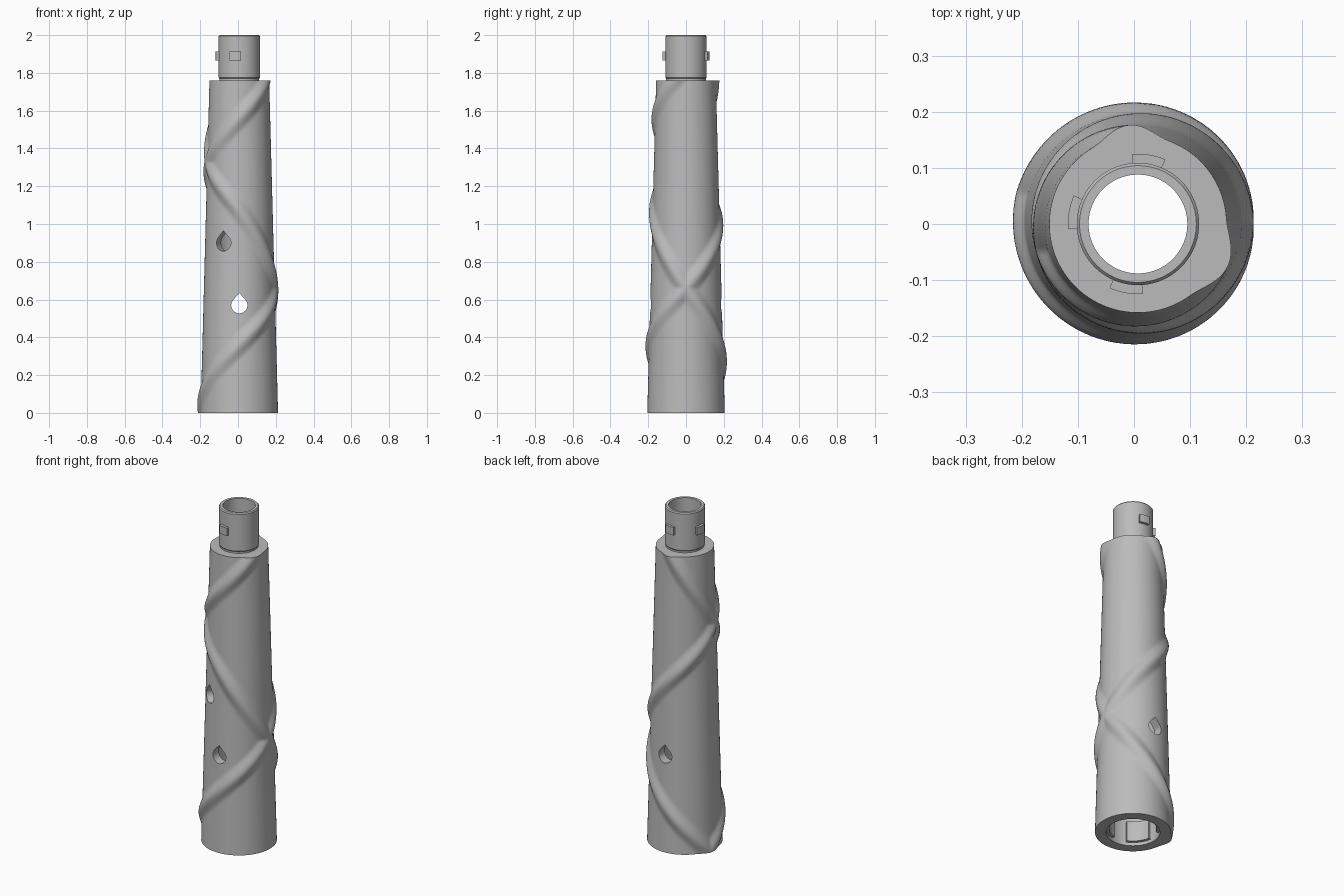
import bpy, bmesh, math
from mathutils import Vector, Matrix

if "Cube" in bpy.data.objects:
    bpy.data.objects.remove(bpy.data.objects["Cube"])

AXIS = 0.007        # the tube axis sits slightly off centre
TOP = 1.76          # shoulder height
SEG, STEPS = 160, 170

grey = bpy.data.materials.new("plain_grey")
grey.use_nodes = True
grey.diffuse_color = (0.5, 0.5, 0.5, 1)
grey.node_tree.nodes["Principled BSDF"].inputs["Base Color"].default_value = (0.5, 0.5, 0.5, 1)


def finish(name, bm):
    bmesh.ops.recalc_face_normals(bm, faces=bm.faces)
    mesh = bpy.data.meshes.new(name)
    bm.to_mesh(mesh)
    bm.free()
    mesh.materials.append(grey)
    ob = bpy.data.objects.new(name, mesh)
    bpy.context.collection.objects.link(ob)
    return ob


def select(ob):
    bpy.ops.object.select_all(action="DESELECT")
    ob.select_set(True)
    bpy.context.view_layer.objects.active = ob


def smooth(ob):
    select(ob)
    bpy.ops.object.shade_smooth_by_angle(angle=math.radians(32))


def point(angle, r, z):
    return Vector((AXIS + r * math.cos(angle), r * math.sin(angle), z))


# Two vines winding in opposite directions: (height, angle in degrees)
rising = [(-0.12, 130), (0.05, 180), (0.36, 270), (0.66, 360), (1.0, 450),
          (1.33, 555), (1.56, 630), (1.76, 695), (1.9, 740)]
falling = [(-0.12, 555), (0, 525), (0.28, 450), (0.66, 360), (1.07, 270),
           (1.33, 195), (1.76, 95), (1.9, 62)]


def vine_at(path, z):
    """Catmull-style cubic interpolation giving angle and slope."""
    def slope(i):
        a, b = path[max(i - 1, 0)], path[min(i + 1, len(path) - 1)]
        return (b[1] - a[1]) / (b[0] - a[0])
    for i in range(len(path) - 1):
        (z0, a0), (z1, a1) = path[i], path[i + 1]
        if z <= z1:
            break
    h = z1 - z0
    t = (z - z0) / h
    m0, m1 = slope(i) * h, slope(i + 1) * h
    c, d = 3 * (a1 - a0) - 2 * m0 - m1, 2 * (a0 - a1) + m0 + m1
    angle = a0 + m0 * t + c * t ** 2 + d * t ** 3
    return math.radians(angle), math.radians((m0 + 2 * c * t + 3 * d * t * t) / h)


def outer_radius(angle, z):
    r = 0.205 - 0.047 * z / TOP
    bump = 0
    for path in (rising, falling):
        centre, slope = vine_at(path, z)
        off = (angle - centre + math.pi) % math.tau - math.pi
        dist = abs(off) * r / math.hypot(1, slope * r)
        if dist < 0.06:
            bump = max(bump, 0.5 + 0.5 * math.cos(math.pi * dist / 0.06))
    return r + 0.019 * bump


# Body: outer skin, shoulder, collar and bore as one closed skin
bm = bmesh.new()
angles = [math.tau * i / SEG for i in range(SEG)]
rings = []
for k in range(STEPS + 1):
    z = TOP * k / STEPS
    rings.append([bm.verts.new(point(a, outer_radius(a, z), z)) for a in angles])
collar_and_bore = [(0.105, 1.76), (0.105, 1.77), (0.109, 1.775), (0.109, 1.994),
                   (0.104, 2.0), (0.088, 2.0), (0.088, 1.73), (0.12, 1.69), (0.145, 0)]
for r, z in collar_and_bore:
    rings.append([bm.verts.new(point(a, r, z)) for a in angles])
for lower, upper in zip(rings, rings[1:] + rings[:1]):
    for i in range(SEG):
        j = (i + 1) % SEG
        bm.faces.new((lower[i], lower[j], upper[j], upper[i]))
body = finish("handle_body", bm)


# Teardrop holes through the wall
def teardrop_cutter(angle, z, r=0.043):
    bm = bmesh.new()
    a0 = math.radians(35)
    outline = [(0, r * 1.5)]
    outline += [(r * math.cos(t), r * math.sin(t)) for t in
                (a0 - (math.pi + 2 * a0) * i / 32 for i in range(33))]
    face = bm.faces.new([bm.verts.new((0.09, y, h)) for y, h in outline])
    ext = bmesh.ops.extrude_face_region(bm, geom=[face])
    bmesh.ops.translate(bm, vec=(0.2, 0, 0),
                        verts=[v for v in ext["geom"] if isinstance(v, bmesh.types.BMVert)])
    bm.transform(Matrix.Translation((AXIS, 0, z)) @ Matrix.Rotation(math.radians(angle), 4, "Z"))
    return finish("hole_cutter", bm)


for angle, z in ((270, 0.57), (90, 0.57), (242, 0.9), (142, 0.9)):
    cutter = teardrop_cutter(angle, z)
    cutter.hide_render = True
    mod = body.modifiers.new("hole", "BOOLEAN")
    mod.operation, mod.solver, mod.object = "DIFFERENCE", "EXACT", cutter
    select(body)
    bpy.ops.object.modifier_apply(modifier=mod.name)
    bpy.data.objects.remove(cutter)
smooth(body)


# Curved blocks used for the bayonet fitting
def arc_block(name, start, end, r0, r1, z0, z1, n=12):
    bm = bmesh.new()
    loops = []
    for i in range(n + 1):
        a = math.radians(start + (end - start) * i / n)
        loops.append([bm.verts.new(point(a, r, z))
                      for r, z in ((r0, z0), (r1, z0), (r1, z1), (r0, z1))])
    for a, b in zip(loops, loops[1:]):
        for i in range(4):
            j = (i + 1) % 4
            bm.faces.new((a[i], a[j], b[j], b[i]))
    bm.faces.new(loops[0])
    bm.faces.new(loops[-1])
    smooth(finish(name, bm))


# Locking lugs on the collar and matching pads inside the bottom socket
for i, start in enumerate((67, 156, 246)):
    arc_block(f"collar_lug_{i + 1}", start, start + 28, 0.1, 0.125, 1.865, 1.912)
for i in range(3):
    start = 100 + 90 * i
    arc_block(f"socket_pad_{i + 1}", start, start + 55, 0.128, 0.148, 0.02, 0.14)
